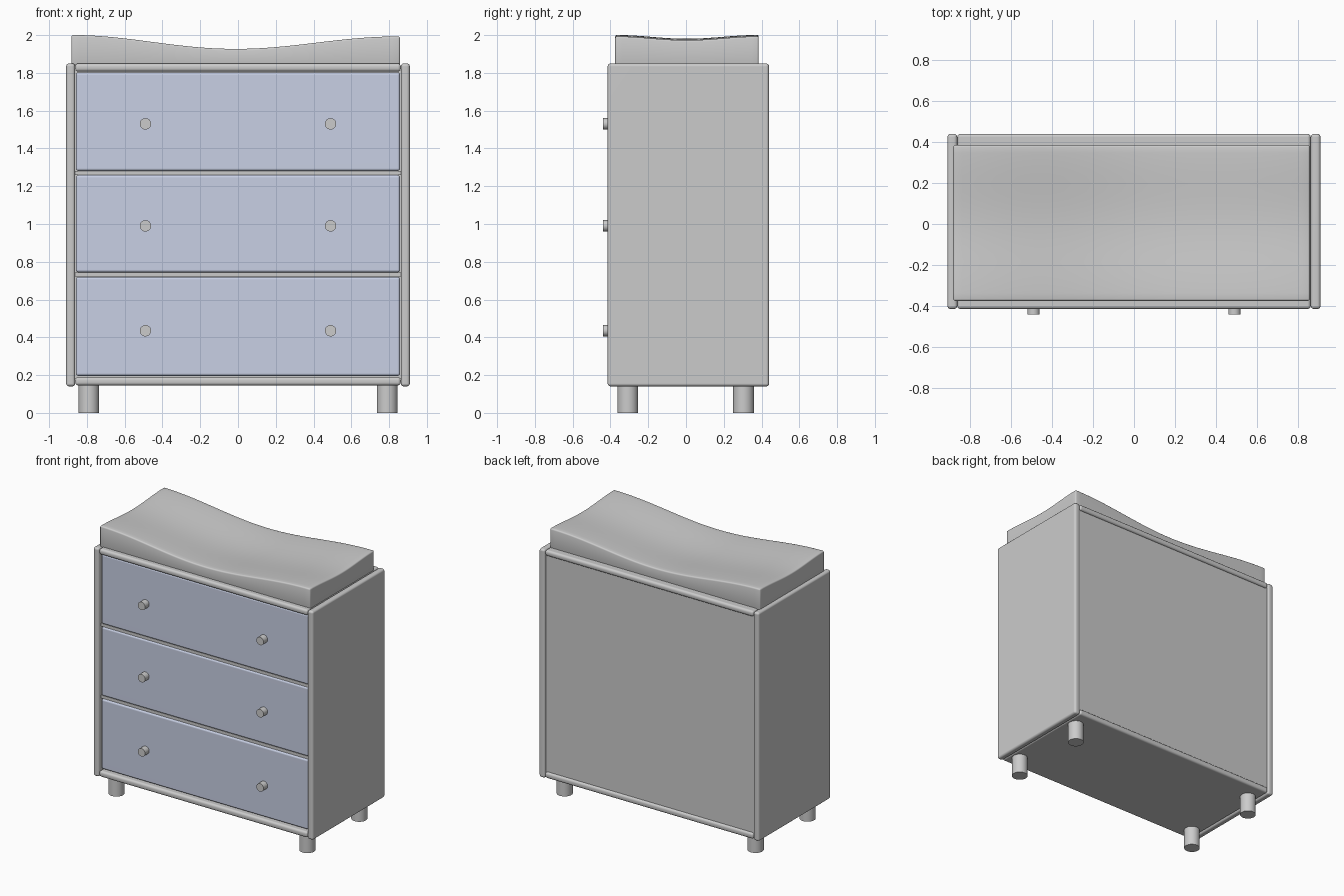
import bpy
import bmesh
import math
from mathutils import Matrix, Vector

if "Cube" in bpy.data.objects:
    bpy.data.objects.remove(bpy.data.objects["Cube"])

blue = bpy.data.materials.new("drawer_blue")
blue.diffuse_color = (0.58, 0.63, 0.78, 1)
blue.use_nodes = True
blue.node_tree.nodes["Principled BSDF"].inputs["Base Color"].default_value = blue.diffuse_color


def finish(bm, name, bevel=0.0, segments=3, mat=None, weighted=True):
    """Round the hard edges, make the object and shade it smooth by angle."""
    bmesh.ops.recalc_face_normals(bm, faces=bm.faces[:])
    if bevel:
        edges = [e for e in bm.edges if e.calc_face_angle(0) > math.radians(50)]
        bmesh.ops.bevel(bm, geom=edges, offset=bevel, segments=segments,
                        profile=0.5, affect='EDGES', clamp_overlap=True)
    mesh = bpy.data.meshes.new(name)
    bm.to_mesh(mesh)
    bm.free()
    ob = bpy.data.objects.new(name, mesh)
    bpy.context.collection.objects.link(ob)
    if mat:
        mesh.materials.append(mat)
    bpy.ops.object.select_all(action='DESELECT')
    ob.select_set(True)
    bpy.context.view_layer.objects.active = ob
    bpy.ops.object.shade_smooth_by_angle(angle=math.radians(40))
    if weighted:
        mod = ob.modifiers.new("flat_faces", 'WEIGHTED_NORMAL')
        mod.keep_sharp = True
    return ob


def box(name, lo, hi, **kw):
    lo, hi = Vector(lo), Vector(hi)
    bm = bmesh.new()
    bmesh.ops.create_cube(bm, size=1, matrix=Matrix.Translation((lo + hi) / 2)
                          @ Matrix.Diagonal((*(hi - lo), 1)))
    return finish(bm, name, **kw)


def cylinder(name, centre, radius, length, rot=Matrix(), **kw):
    bm = bmesh.new()
    bmesh.ops.create_cone(bm, cap_ends=True, segments=32, radius1=radius,
                          radius2=radius, depth=length,
                          matrix=Matrix.Translation(centre) @ rot)
    return finish(bm, name, **kw)


FRONT, BACK = -0.415, 0.44

# Cabinet shell
for side, s in (("left", -1), ("right", 1)):
    x0, x1 = sorted((s * 0.862, s * 0.91))
    box(f"{side}_side_panel", (x0, FRONT, 0.14), (x1, BACK, 1.85), bevel=0.016)
box("top_board", (-0.862, FRONT, 1.807), (0.862, BACK, 1.85), bevel=0.016)
box("bottom_board", (-0.862, FRONT, 0.145), (0.862, BACK, 0.19), bevel=0.016)
box("back_panel", (-0.862, 0.405, 0.18), (0.862, 0.425, 1.815))

# Rails between the drawers
for i, z in enumerate((0.733, 1.27)):
    box(f"divider_shelf_{i + 1}", (-0.862, -0.385, z - 0.011), (0.862, 0.405, z + 0.011))

# Drawer fronts with two knobs each
for i, (z0, z1, zk) in enumerate(((0.196, 0.72, 0.435), (0.744, 1.259, 0.99), (1.281, 1.803, 1.53))):
    box(f"drawer_front_{i + 1}", (-0.858, -0.392, z0), (0.858, -0.35, z1), bevel=0.014, mat=blue)
    for side, x in (("left", -0.49), ("right", 0.49)):
        cylinder(f"drawer_{i + 1}_{side}_knob", (x, -0.413, zk), 0.03, 0.055,
                 Matrix.Rotation(math.pi / 2, 4, 'X'))

# Legs
for side, x in (("left", -0.79), ("right", 0.79)):
    for end, y in (("front", -0.308), ("back", 0.305)):
        cylinder(f"{end}_{side}_leg", (x, y, 0.075), 0.055, 0.15)


# Changing pad: dished top, dipping along its length and a little across it
def pad_height(u, v):
    high = 1.997 - 0.004 * u
    low = 1.927
    lengthwise = low + (high - low) * (1 - math.cos(math.pi * u)) / 2
    return lengthwise - 0.02 * (1 + math.cos(math.pi * v)) / 2


bm = bmesh.new()
bmesh.ops.create_grid(bm, x_segments=40, y_segments=20, size=1)
top = bm.verts[:]
out = bmesh.ops.extrude_face_region(bm, geom=bm.faces[:])
base = [g for g in out["geom"] if isinstance(g, bmesh.types.BMVert)]
base_set = set(base)
for v in bm.verts:
    u, w = v.co.x, v.co.y
    z = 1.84 if v in base_set else pad_height(u, w)
    v.co = (-0.012 + 0.87 * u, 0.005 + 0.38 * w, z)
finish(bm, "changing_pad", bevel=0.01, weighted=False)
